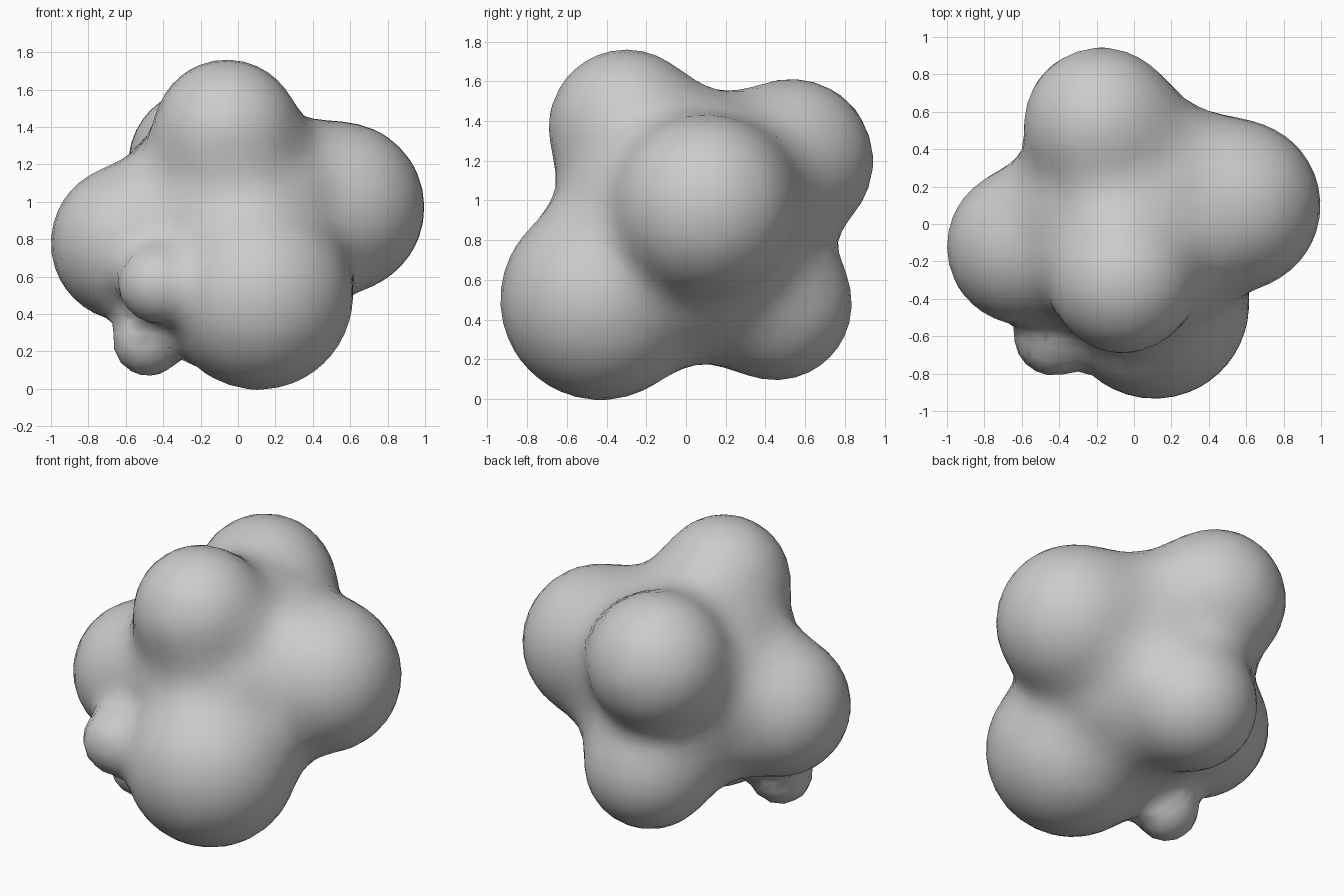
import bpy, bmesh
from mathutils import Vector

cube = bpy.data.objects.get("Cube")
if cube:
    bpy.data.objects.remove(cube)

# Main lobes: centre and radius, listed in opposite pairs
lobes = {
    "side_left": (Vector((0.54, 0.1, 0.97)), 0.455),
    "side_right": (Vector((-0.58, -0.12, 0.78)), 0.42),
    "top_front": (Vector((-0.06, -0.3, 1.37)), 0.39),
    "low_back": (Vector((-0.06, 0.45, 0.48)), 0.385),
    "top_back": (Vector((-0.175, 0.53, 1.2)), 0.41),
    "low_front": (Vector((0.11, -0.43, 0.5)), 0.505),
}
core = (Vector((-0.01, 0.02, 0.87)), 0.68)
buds = [(Vector((-0.43, -0.6, 0.56)), 0.21), (Vector((-0.48, -0.28, 0.26)), 0.19)]

# Neighbouring lobes are bridged; the upper left bridge is the fullest
names = list(lobes)
bridges = []
for i, a in enumerate(names):
    for j in range(i + 1, len(names)):
        if i // 2 != j // 2:
            full = {a, names[j]} == {"side_left", "top_back"}
            bridges.append((lobes[a], lobes[names[j]], 0.8 if full else 0.64))


def soft_min(a, b, k):
    h = max(k - abs(a - b), 0)
    return min(a, b) - h * h / (4 * k)


def bridge_distance(p, a, b, fullness):
    axis = b[0] - a[0]
    t = min(max((p - a[0]).dot(axis) / axis.length_squared, 0), 1)
    radius = fullness * (a[1] + (b[1] - a[1]) * t)
    return (p - a[0] - axis * t).length - radius


def field(p):
    d = min(bridge_distance(p, *bridge) for bridge in bridges)
    d = soft_min(d, (p - core[0]).length - core[1], 0.1)
    for c, r in lobes.values():
        d = soft_min(d, (p - c).length - r, 0.12)
    for c, r in buds:
        d = soft_min(d, (p - c).length - r, 0.12)
    return d


def gradient(p, e=0.01):
    axes = (Vector((e, 0, 0)), Vector((0, e, 0)), Vector((0, 0, e)))
    g = Vector([field(p + s) - field(p - s) for s in axes]) / (2 * e)
    return g / max(g.length, 0.3)


# Rough body from overlapping balls, fused into one skin
bm = bmesh.new()
for c, r in [core, *lobes.values(), *buds]:
    made = bmesh.ops.create_icosphere(bm, subdivisions=4, radius=r)
    bmesh.ops.translate(bm, verts=made["verts"], vec=c)
mesh = bpy.data.meshes.new("lobed_body")
bm.to_mesh(mesh)
bm.free()
body = bpy.data.objects.new("lobed_body", mesh)
bpy.context.collection.objects.link(body)
bpy.context.view_layer.objects.active = body
body.select_set(True)
fuse = body.modifiers.new("fuse", 'REMESH')
fuse.mode = 'VOXEL'
fuse.voxel_size = 0.085
bpy.ops.object.modifier_apply(modifier=fuse.name)

# Relax the skin onto the blended lobes
bm = bmesh.new()
bm.from_mesh(mesh)
for step in range(7):
    if step < 5:
        bmesh.ops.smooth_vert(bm, verts=bm.verts, factor=0.5,
                              use_axis_x=True, use_axis_y=True, use_axis_z=True)
    for v in bm.verts:
        v.co -= gradient(v.co) * field(v.co)
bmesh.ops.recalc_face_normals(bm, faces=bm.faces)
for f in bm.faces:
    f.smooth = True
bm.to_mesh(mesh)
bm.free()

grey = bpy.data.materials.new("plain_grey")
grey.use_nodes = True
grey.diffuse_color = (0.6, 0.6, 0.6, 1)
grey.node_tree.nodes["Principled BSDF"].inputs["Base Color"].default_value = (0.6, 0.6, 0.6, 1)
mesh.materials.clear()
mesh.materials.append(grey)
